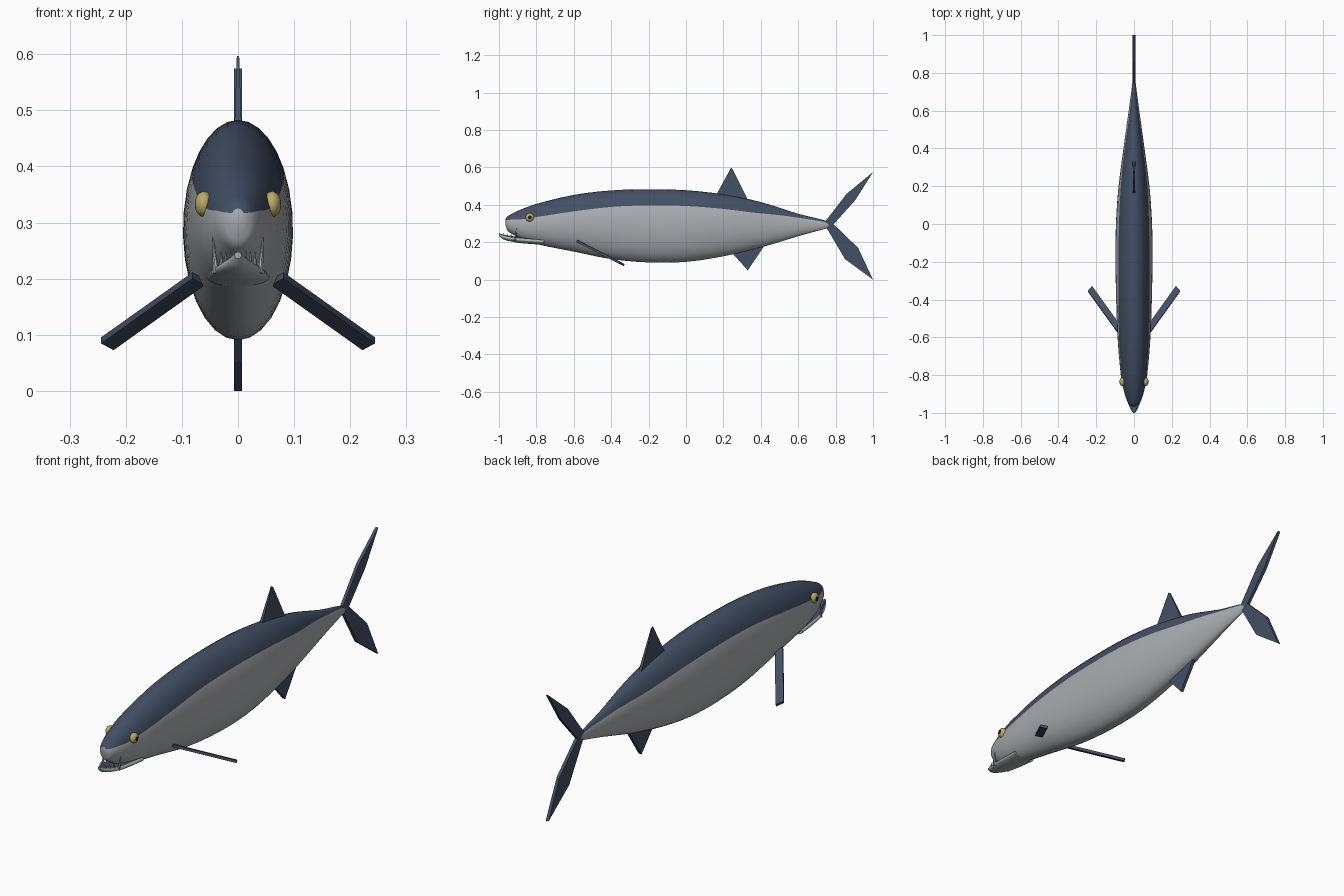
import bpy, bmesh, math
from mathutils import Vector, Matrix

if "Cube" in bpy.data.objects:
    bpy.data.objects.remove(bpy.data.objects["Cube"])


def material(name, rgb):
    m = bpy.data.materials.new(name)
    m.use_nodes = True
    m.diffuse_color = (*rgb, 1)
    m.node_tree.nodes["Principled BSDF"].inputs["Base Color"].default_value = (*rgb, 1)
    return m


BLUE = material("slate blue", (0.055, 0.08, 0.13))
GREY = material("silver grey", (0.4, 0.42, 0.44))
GOLD = material("eye gold", (0.5, 0.4, 0.13))
BLACK = material("pupil black", (0.01, 0.01, 0.012))


def finish(bm, name, mats, smooth=True):
    bmesh.ops.recalc_face_normals(bm, faces=bm.faces)
    mesh = bpy.data.meshes.new(name)
    bm.to_mesh(mesh)
    bm.free()
    for m in mats:
        mesh.materials.append(m)
    ob = bpy.data.objects.new(name, mesh)
    bpy.context.collection.objects.link(ob)
    if smooth:
        bpy.ops.object.select_all(action="DESELECT")
        ob.select_set(True)
        bpy.context.view_layer.objects.active = ob
        bpy.ops.object.shade_smooth_by_angle(angle=math.radians(40))
    return ob


def refine(keys, steps):
    """Smooth curve through the keyed stations."""
    pts = [Vector(k) for k in keys]
    out = []
    for i in range(len(pts) - 1):
        a, b = pts[i], pts[i + 1]
        span = b[0] - a[0]

        def slope(j):
            p, q = pts[max(j - 1, 0)], pts[min(j + 1, len(pts) - 1)]
            return (q - p) / (q[0] - p[0])
        for s in range(steps):
            t = s / steps
            out.append(a * (1 + 2 * t) * (1 - t) ** 2 + b * t * t * (3 - 2 * t)
                       + span * (slope(i) * t * (1 - t) ** 2 - slope(i + 1) * t * t * (1 - t)))
    return out + [pts[-1]]


def loft(name, keys, steps, half=10):
    """Elliptical rings (y, top, bottom, half width, colour line); blue above the line."""
    bm = bmesh.new()
    rings = []
    for y, top, bottom, w, line in refine(keys, steps):
        a = math.asin(line)
        angles = [a + (math.pi - 2 * a) * i / half for i in range(half)]
        angles += [math.pi - a + (math.pi + 2 * a) * i / (half * 2) for i in range(half * 2)]
        mid, h = (top + bottom) / 2, (top - bottom) / 2
        rings.append([bm.verts.new((w * math.cos(t), y, mid + h * math.sin(t))) for t in angles])
    n = half * 3
    for r, s in zip(rings, rings[1:]):
        for i in range(n):
            f = bm.faces.new((r[i], r[(i + 1) % n], s[(i + 1) % n], s[i]))
            f.material_index = 0 if i < half else 1
    for r in (rings[0], rings[-1]):
        bm.faces.new(r).material_index = 1
    return finish(bm, name, [BLUE, GREY])


# Body with the upper jaw
loft("body", [
    (-0.965, 0.325, 0.292, 0.012, 0.5),
    (-0.955, 0.338, 0.262, 0.027, 0.48),
    (-0.93, 0.352, 0.245, 0.04, 0.42),
    (-0.88, 0.376, 0.215, 0.055, 0.34),
    (-0.8, 0.405, 0.19, 0.07, 0.35),
    (-0.6, 0.453, 0.15, 0.087, 0.42),
    (-0.4, 0.477, 0.11, 0.095, 0.52),
    (-0.2, 0.483, 0.092, 0.098, 0.56),
    (0, 0.478, 0.095, 0.096, 0.56),
    (0.2, 0.456, 0.125, 0.082, 0.53),
    (0.4, 0.415, 0.172, 0.056, 0.5),
    (0.6, 0.352, 0.232, 0.028, 0.65),
    (0.73, 0.32, 0.268, 0.011, 0.65),
    (0.78, 0.3, 0.28, 0.005, 0.65),
], 3)

# Lower jaw
loft("lower_jaw", [
    (-1, 0.248, 0.236, 0.006, 0.5),
    (-0.98, 0.242, 0.217, 0.018, 0.5),
    (-0.94, 0.234, 0.205, 0.035, 0.5),
    (-0.88, 0.228, 0.195, 0.048, 0.5),
    (-0.76, 0.22, 0.186, 0.056, 0.5),
], 3)


def spike(name, base, tip, radius):
    bm = bmesh.new()
    base, tip = Vector(base), Vector(tip)
    d = tip - base
    bmesh.ops.create_cone(bm, segments=8, radius1=radius, radius2=radius * 0.1,
                          depth=d.length, cap_ends=True)
    rot = d.to_track_quat("Z", "Y").to_matrix().to_4x4()
    bmesh.ops.transform(bm, matrix=Matrix.Translation((base + tip) / 2) @ rot, verts=bm.verts)
    finish(bm, name, [GREY])


def prism(name, corners, offset, taper=1.0, tips=()):
    """Flat plate from corner points, thickened both ways; corners in tips are thinner."""
    bm = bmesh.new()
    sides = []
    for sign in (-1, 1):
        sides.append([bm.verts.new(Vector(c) + sign * Vector(offset) * (taper if i in tips else 1))
                      for i, c in enumerate(corners)])
        bm.faces.new(sides[-1])
    n = len(corners)
    for i in range(n):
        j = (i + 1) % n
        bm.faces.new((sides[0][i], sides[0][j], sides[1][j], sides[1][i]))
    finish(bm, name, [BLUE], smooth=False)


def median_fin(name, outline, half_thickness, taper=1.0, tips=()):
    prism(name, [(0, y, z) for y, z in outline], (half_thickness, 0, 0), taper, tips)


# Fins along the centre line
median_fin("dorsal_fin", [(0.16, 0.45), (0.24, 0.597), (0.25, 0.59), (0.33, 0.43), (0.25, 0.4)],
           0.007, 0.3, (1, 2))
median_fin("anal_fin", [(0.24, 0.15), (0.33, 0.05), (0.415, 0.175), (0.33, 0.2)], 0.007)
median_fin("upper_tail_fin", [(0.74, 0.305), (0.86, 0.46), (1, 0.575), (0.905, 0.425), (0.77, 0.275)],
           0.007)
median_fin("lower_tail_fin", [(0.75, 0.28), (0.85, 0.11), (1, 0), (0.92, 0.17), (0.78, 0.305)], 0.007)

for side, label in ((1, "left"), (-1, "right")):
    # Pectoral fin
    root, tip = Vector((side * 0.07, -0.57, 0.2)), Vector((side * 0.233, -0.343, 0.084))
    across = Vector((side * -0.011, 0.013, -0.006))
    normal = (tip - root).cross(across).normalized() * 0.006
    prism(label + "_pectoral_fin", [root - across, tip - across, tip + across, root + across], normal)

    # Eye with the pupil on its outward cap
    bm = bmesh.new()
    bmesh.ops.create_uvsphere(bm, u_segments=20, v_segments=14, radius=1)
    for f in bm.faces:
        f.material_index = 1 if f.calc_center_median().z > 0.88 else 0
    turn = Matrix.Rotation(side * math.pi / 2, 4, "Y")
    shape = Matrix.Diagonal((0.016, 0.023, 0.023, 1))
    bmesh.ops.transform(bm, matrix=Matrix.Translation((side * 0.061, -0.835, 0.333)) @ shape @ turn,
                        verts=bm.verts)
    finish(bm, label + "_eye", [GOLD, BLACK])

    # Fang and a row of small teeth
    spike(label + "_fang", (side * 0.039, -0.915, 0.21), (side * 0.045, -0.905, 0.277), 0.006)
    for i in range(3):
        y, x = -0.975 + 0.02 * i, side * (0.014 + 0.008 * i)
        spike(f"{label}_tooth_{i}", (x, y, 0.225), (x, y, 0.25), 0.004)
